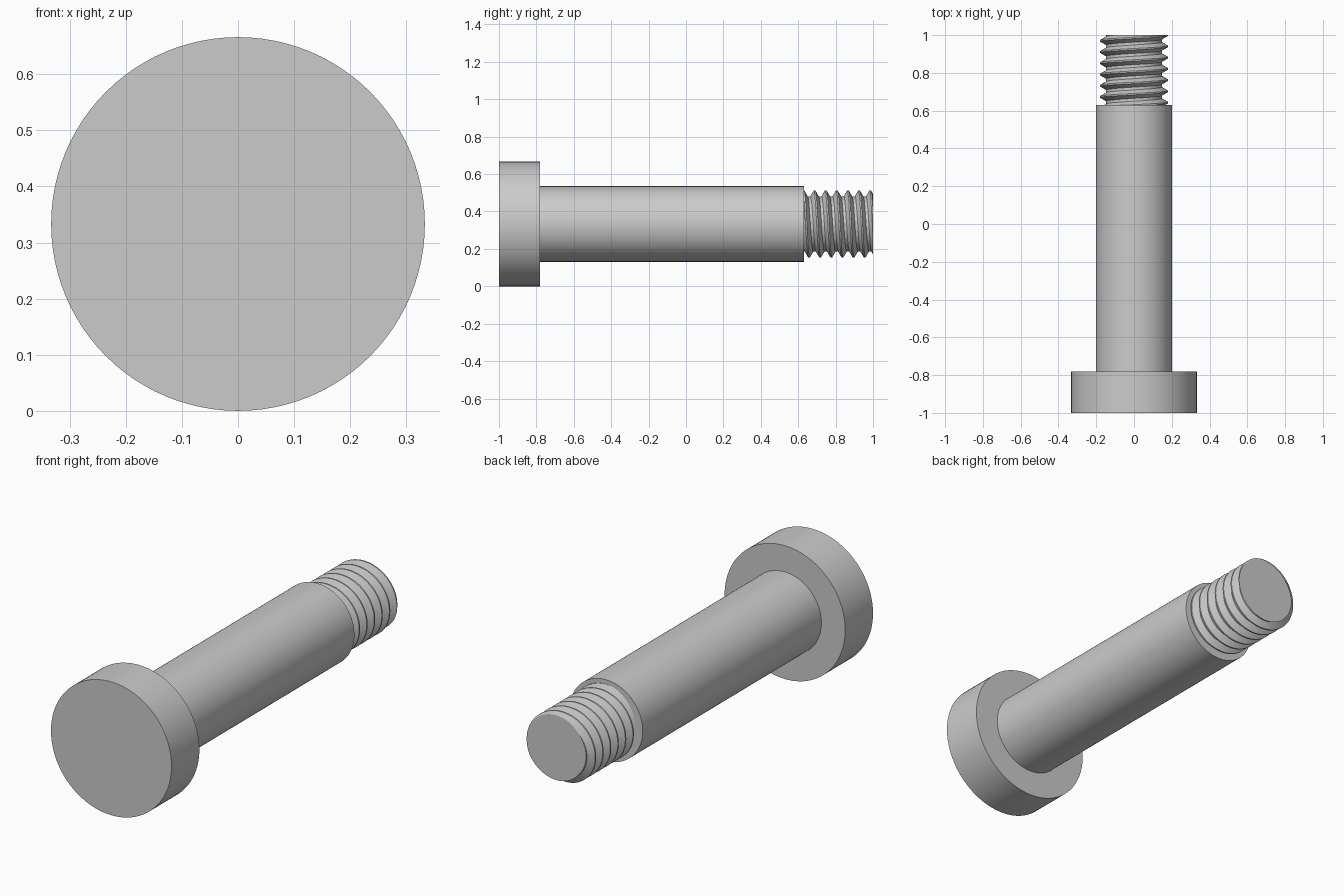
import bpy
import bmesh
import math
from mathutils import Matrix

cube = bpy.data.objects.get("Cube")
if cube:
    bpy.data.objects.remove(cube, do_unlink=True)

HEAD_R, SHANK_R = 0.333, 0.202
HEAD_END, SHANK_END, TIP = -0.78, 0.63, 1.0
CREST_R, ROOT_R, PITCH = 0.18, 0.148, 0.0595
CREST_Y = 0.985          # a crest position along the top of the thread
SIDES = 96

# Plain steel grey
steel = bpy.data.materials.new("steel_grey")
steel.use_nodes = True
grey = (0.6, 0.6, 0.6, 1)
steel.diffuse_color = grey
steel.node_tree.nodes["Principled BSDF"].inputs["Base Color"].default_value = grey


def finish(name, bm):
    bmesh.ops.recalc_face_normals(bm, faces=bm.faces)
    mesh = bpy.data.meshes.new(name)
    bm.to_mesh(mesh)
    bm.free()
    mesh.materials.append(steel)
    obj = bpy.data.objects.new(name, mesh)
    bpy.context.collection.objects.link(obj)
    obj.location.z = HEAD_R
    bpy.ops.object.select_all(action='DESELECT')
    obj.select_set(True)
    bpy.context.view_layer.objects.active = obj
    bpy.ops.object.shade_smooth_by_angle(angle=math.radians(30))


def rod(name, radius, start, end):
    bm = bmesh.new()
    place = Matrix.Translation((0, (start + end) / 2, 0)) @ Matrix.Rotation(math.pi / 2, 4, 'X')
    bmesh.ops.create_cone(bm, cap_ends=True, segments=SIDES, radius1=radius,
                          radius2=radius, depth=end - start, matrix=place)
    finish(name, bm)


def thread_radius(y, turn):
    # V thread with a narrow crest flat and a wider root flat
    phase = ((y - CREST_Y) / PITCH - turn + 0.5) % 1 - 0.5
    slope = (abs(phase) - 1 / 16) / (3 / 8 - 1 / 16)
    return CREST_R + (ROOT_R - CREST_R) * min(max(slope, 0), 1)


def thread(name, start, end):
    bm = bmesh.new()
    corners = (-3 / 8, -1 / 16, 1 / 16, 3 / 8)
    rows = [k + c for k in range(-9, 3) for c in corners]
    grid = []
    for i in range(SIDES):
        turn = i / SIDES
        a = turn * math.tau
        column = []
        for row in rows:
            y = min(max(CREST_Y + (row + turn) * PITCH, start), end)
            r = thread_radius(y, turn)
            column.append(bm.verts.new((r * math.sin(a), y, r * math.cos(a))))
        grid.append(column)
    # The last column joins the first one a full turn further along
    for i in range(SIDES):
        shift = len(corners) if i == SIDES - 1 else 0
        right = grid[(i + 1) % SIDES]
        for j in range(len(rows) - 1 - shift):
            bm.faces.new((grid[i][j], grid[i][j + 1],
                          right[j + 1 + shift], right[j + shift]))
    # Trim the collapsed ends and cap them
    bmesh.ops.remove_doubles(bm, verts=bm.verts, dist=1e-5)
    bmesh.ops.delete(bm, geom=[v for v in bm.verts if not v.link_faces], context='VERTS')
    bmesh.ops.holes_fill(bm, edges=[e for e in bm.edges if e.is_boundary], sides=0)
    finish(name, bm)


rod("head", HEAD_R, -1, HEAD_END)
rod("shank", SHANK_R, HEAD_END, SHANK_END)
thread("screw_thread", SHANK_END, TIP)
